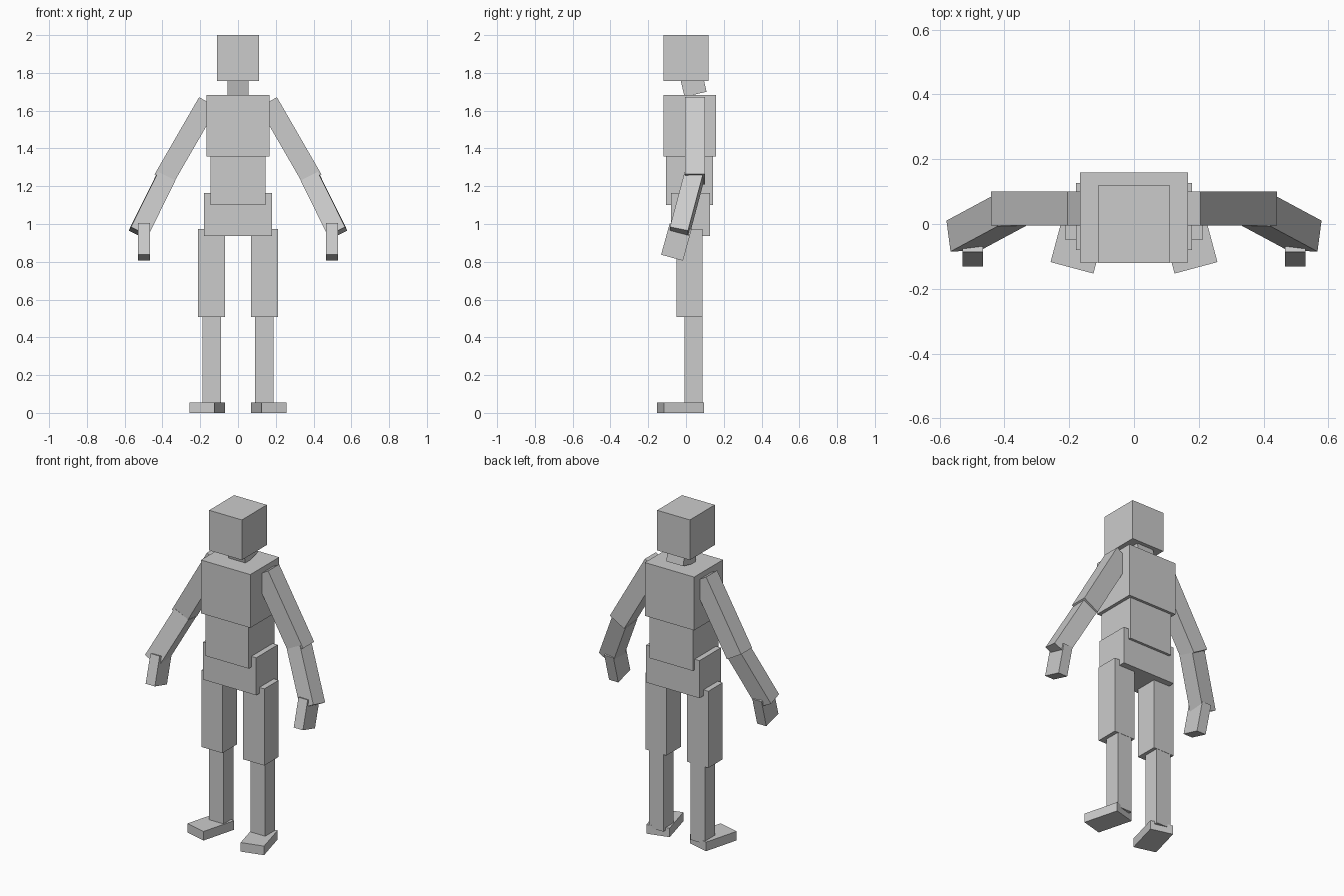
import bpy
import bmesh
from math import radians
from mathutils import Matrix, Vector, Euler

if "Cube" in bpy.data.objects:
    bpy.data.objects.remove(bpy.data.objects["Cube"])


def block(name, centre, size, rot=(0, 0, 0), mirrored=False):
    """Flat-faced box; rot in degrees; mirrored parts get a twin across x = 0."""
    matrix = (Matrix.Translation(centre)
              @ Euler([radians(a) for a in rot]).to_matrix().to_4x4()
              @ Matrix.Diagonal((*size, 1)))
    bm = bmesh.new()
    bmesh.ops.create_cube(bm, size=1, matrix=matrix)
    mesh = bpy.data.meshes.new(name)
    bm.to_mesh(mesh)
    bm.free()
    obj = bpy.data.objects.new(name, mesh)
    bpy.context.collection.objects.link(obj)
    if mirrored:
        mod = obj.modifiers.new("mirror", "MIRROR")
        mod.use_clip = False
        mod.use_mirror_merge = False
    return obj


# head and torso
block("head", (0, 0, 1.878), (0.22, 0.24, 0.244))
block("neck", (0, 0.037, 1.745), (0.113, 0.12, 0.12), (13, 0, 0))
block("chest", (0, 0.02, 1.52), (0.332, 0.277, 0.324))
block("abdomen", (0, 0.018, 1.235), (0.292, 0.248, 0.27))
block("pelvis", (0, 0.023, 1.051), (0.358, 0.207, 0.228))

# arms
block("upper_arm", (0.276, 0.048, 1.44), (0.11, 0.106, 0.471), (0, -30, 0), True)
block("forearm", (0.455, 0.003, 1.098), (0.102, 0.098, 0.335), (-12.6, -26.7, -1.8), True)
block("hand", (0.498, -0.051, 0.905), (0.062, 0.12, 0.173), (-15.4, 0, 0), True)

# legs
block("thigh", (0.141, 0.019, 0.74), (0.142, 0.138, 0.466), mirrored=True)
block("shin", (0.14, 0.039, 0.275), (0.098, 0.095, 0.475), mirrored=True)
block("foot", (0.163, -0.029, 0.0275), (0.137, 0.22, 0.055), (0, 0, 15), True)
